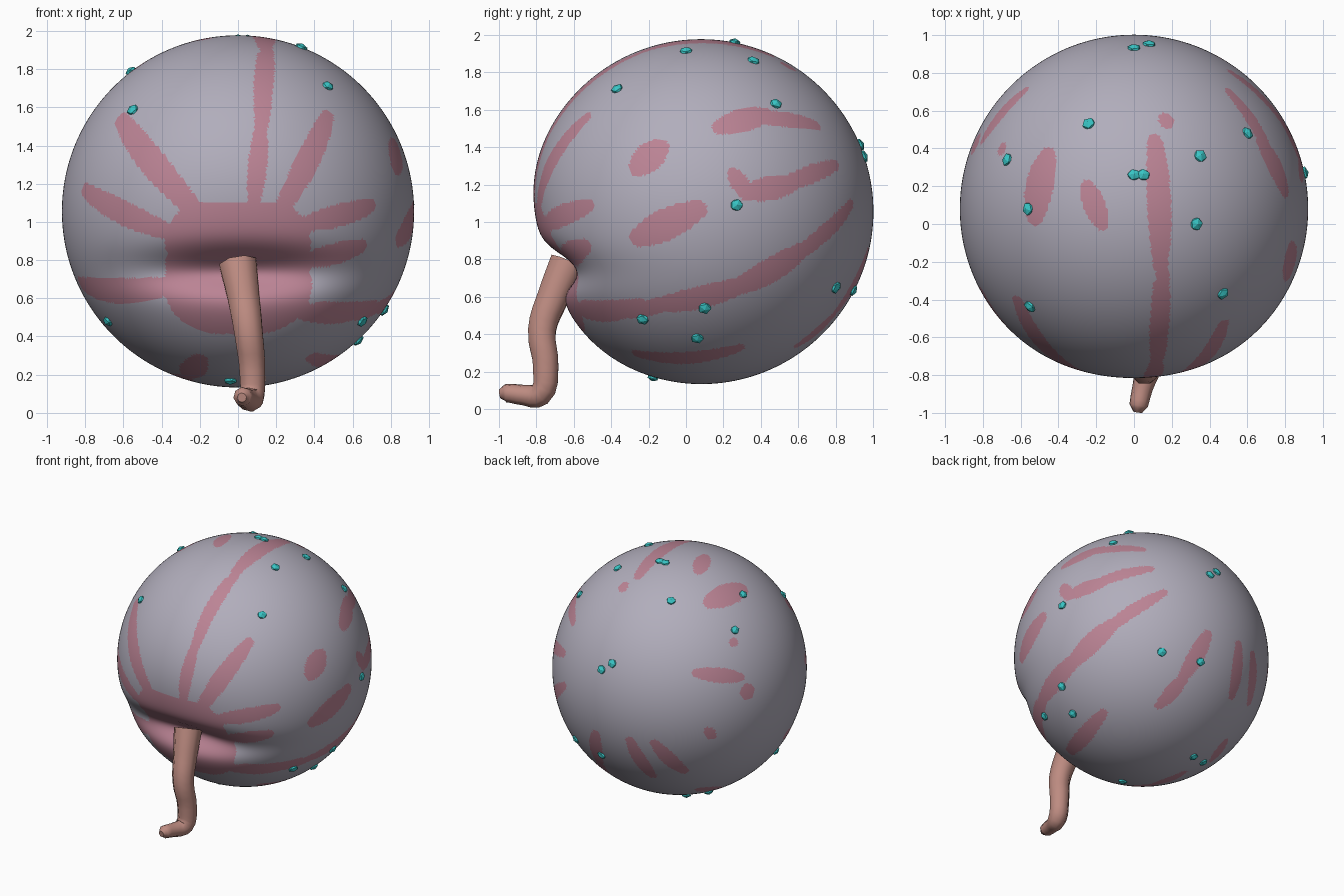
import bpy, bmesh, math, random
from mathutils import Vector, kdtree

random.seed(4)
if "Cube" in bpy.data.objects:
    bpy.data.objects.remove(bpy.data.objects["Cube"])

CENTRE = Vector((0, .08, 1.055))
RADIUS = .922


def material(name, colour):
    mat = bpy.data.materials.new(name)
    mat.use_nodes = True
    mat.diffuse_color = (*colour, 1)
    shader = mat.node_tree.nodes["Principled BSDF"]
    shader.inputs["Base Color"].default_value = (*colour, 1)
    return mat


grey = material("grey skin", (.44, .42, .50))
pink = material("pink flesh", (.50, .23, .30))
tongue_red = material("tongue red", (.51, .26, .22))
teal = material("teal crystal", (.04, .56, .56))


def direction(side, u, v):
    """Unit vector to the ball surface, seen from a side (turn, tilt), u right and v up."""
    turn, tilt = (math.radians(angle) for angle in side)
    right = Vector((math.cos(turn), math.sin(turn), 0))
    ahead = Vector((math.sin(turn), -math.cos(turn), 0))
    toward = ahead * math.cos(tilt) + Vector((0, 0, math.sin(tilt)))
    up = toward.cross(right)
    u, v = u / RADIUS, v / RADIUS
    depth = math.sqrt(max(0, 1 - u * u - v * v))
    return (right * u + up * v + toward * depth).normalized()


front, right, top = (0, 0), (90, 0), (0, 90)
back_left, back_right = (215, 25), (140, -30)

# Flesh streaks: start, end and half width on the chosen side of the ball
front_streaks = [
    (-.17, -.17, .17, -.17, .22), (-.13, -.42, .13, -.42, .27),
    (-.17, -.3, .17, -.3, .22),
    (-.22, 0, -.61, .48, .075), (-.33, -.12, -.8, .11, .065),
    (-.33, -.38, -.82, -.38, .075), (.08, .02, .12, .45, .05),
    (.12, .4, .13, .82, .05), (.22, 0, .47, .5, .065),
    (.33, -.26, .65, -.18, .06), (.33, -.07, .7, .03, .06),
    (-.2, -.77, -.26, -.86, .07), (.3, -.52, .7, -.5, .07)]
right_streaks = [
    (-.65, -.5, -.2, -.5, .06), (-.25, -.5, .25, -.38, .07),
    (.18, -.41, .55, -.2, .075), (.48, -.25, .8, .04, .05),
    (-.35, -.76, .2, -.73, .06), (-.34, .24, -.22, .34, .085),
    (-.34, -.14, -.02, .01, .085), (.1, .45, .35, .52, .07),
    (.25, .5, .62, .46, .05), (.17, .21, .24, .1, .05),
    (.24, .1, .5, .15, .065), (.4, .13, .72, .25, .05)]
top_streaks = [
    (.12, -.8, .15, -.25, .045), (.14, -.3, .11, .36, .065),
    (-.25, .12, -.17, -.08, .06), (.16, .49, .18, .44, .04)]
back_left_streaks = [
    (-.36, -.53, -.2, -.78, .06), (-.18, -.55, .03, -.75, .06),
    (.12, -.04, .44, -.07, .055), (.48, -.18, .5, -.17, .06),
    (.38, .18, .4, .19, .035), (.22, .47, .45, .57, .09),
    (.2, -.45, .24, -.5, .04)]
back_right_streaks = [
    (.13, -.33, .32, -.12, .055), (.3, -.13, .48, .18, .065),
    (.6, -.6, .52, -.72, .06), (.3, -.82, .1, -.9, .06)]
streak_groups = [(front, front_streaks), (right, right_streaks), (top, top_streaks),
                 (back_left, back_left_streaks), (back_right, back_right_streaks)]

# Round body, with flesh streaks painted on its faces
bm = bmesh.new()
bmesh.ops.create_icosphere(bm, subdivisions=7, radius=1)
bm.faces.ensure_lookup_table()
tree = kdtree.KDTree(len(bm.faces))
for face in bm.faces:
    tree.insert(face.calc_center_median().normalized(), face.index)
tree.balance()
STEPS = 30
for side, streaks in streak_groups:
    for u1, v1, u2, v2, width in streaks:
        start, end = direction(side, u1, v1), direction(side, u2, v2)
        for step in range(STEPS + 1):
            t = step / STEPS
            taper = .6 + .4 * math.sin(math.pi * t)
            if width > .2:
                taper = 1
            point = start.lerp(end, t).normalized()
            for _, index, _ in tree.find_range(point, width * taper / RADIUS):
                bm.faces[index].material_index = 1


def mouth_dent(p):
    """How far the mouth pulls a point of the ball inward."""
    if p.y > 0:
        return 0
    rise = p.z + .31
    depth = .06 * math.exp(-(rise / .4) ** 2) + .15 * math.exp(-(rise / .11) ** 2)
    return depth * math.exp(-(p.x / .5) ** 2)


for vert in bm.verts:
    p = vert.co * RADIUS
    p.y += mouth_dent(p)
    vert.co = p
for face in bm.faces:
    face.smooth = True
mesh = bpy.data.meshes.new("body")
bm.to_mesh(mesh)
bm.free()
mesh.materials.append(grey)
mesh.materials.append(pink)
body = bpy.data.objects.new("body", mesh)
body.location = CENTRE
bpy.context.collection.objects.link(body)

# Crystals: small flattened stones scattered over the skin
crystal_groups = [
    (front, [(-.55, .53), (-.68, -.575), (.65, -.575), (.47, .655), (-.04, -.885)]),
    (right, [(.19, .035), (.02, -.515), (-.02, -.675), (.72, -.405), (.4, .575)]),
    (top, [(-.24, .45), (-.67, .26), (-.56, 0), (.0, .18), (.05, .18),
           (.35, .28), (.33, -.08), (0, .85), (.08, .87)]),
    (back_right, [(.43, -.015), (.38, -.7), (.45, -.74)])]
for side, spots in crystal_groups:
    for u, v in spots:
        normal = direction(side, u, v)
        bpy.ops.mesh.primitive_ico_sphere_add(
            subdivisions=1, radius=.038, location=CENTRE + normal * RADIUS)
        crystal = bpy.context.object
        crystal.name = "crystal"
        crystal.scale = (1, random.uniform(.85, 1), .6)
        crystal.rotation_euler = normal.to_track_quat("Z", "Y").to_euler()
        crystal.data.materials.append(teal)

# Tongue: a tapering tube hanging from the mouth and curling forward
tongue_path = [
    (0, -.63, .78, .105), (.03, -.71, .6, .09), (.055, -.77, .42, .08),
    (.075, -.75, .22, .073), (.07, -.78, .08, .068), (.045, -.87, .075, .055),
    (.025, -.96, .085, .05), (.02, -.995, .08, .025)]
curve = bpy.data.curves.new("tongue", "CURVE")
curve.dimensions = "3D"
curve.bevel_depth = 1
curve.bevel_resolution = 2
curve.resolution_u = 4
curve.use_fill_caps = True
spline = curve.splines.new("BEZIER")
spline.bezier_points.add(len(tongue_path) - 1)
for knot, (x, y, z, thickness) in zip(spline.bezier_points, tongue_path):
    knot.co = (x, y, z)
    knot.radius = thickness
    knot.handle_left_type = knot.handle_right_type = "AUTO"
curve.materials.append(tongue_red)
tongue = bpy.data.objects.new("tongue", curve)
bpy.context.collection.objects.link(tongue)
bpy.ops.object.select_all(action="DESELECT")
tongue.select_set(True)
bpy.context.view_layer.objects.active = tongue
bpy.ops.object.convert(target="MESH")
bpy.ops.object.shade_smooth_by_angle(angle=math.radians(50))
